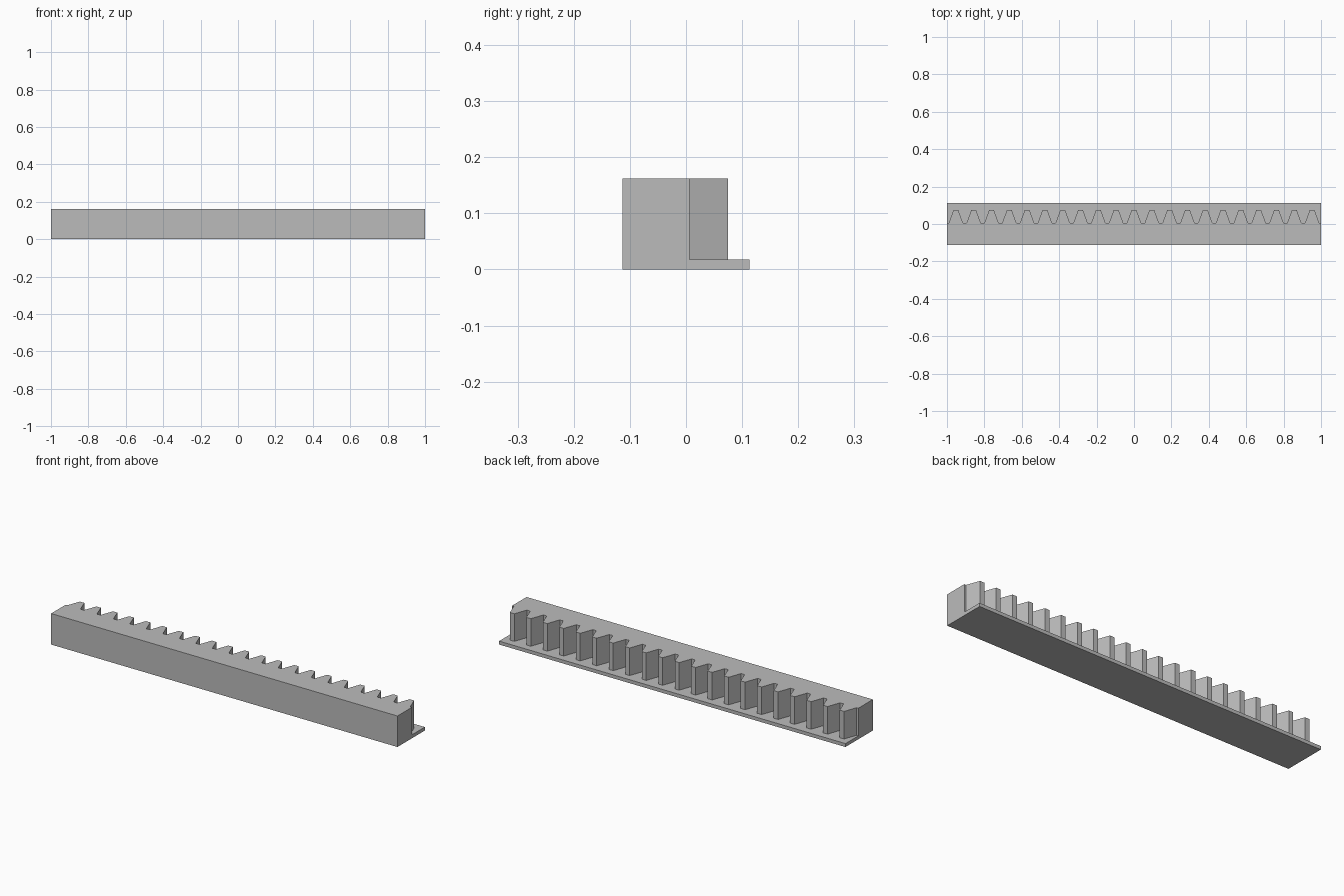
import bpy, bmesh, math

cube = bpy.data.objects.get("Cube")
if cube:
    bpy.data.objects.remove(cube, do_unlink=True)

# Overall sizes
HALF = 1.0
FRONT, BACK = -0.113, 0.113
LEDGE, TOP = 0.018, 0.162
TEETH = 21
ROOT, TIP = 0.0065, 0.0745

# Standard rack tooth with 20 degree flanks
pitch = 2 * HALF / TEETH
module = pitch / math.pi
slope = math.tan(math.radians(20))
half_tip = pitch / 4 - module * slope
half_root = pitch / 4 + 1.25 * module * slope

# Toothed outline from one end to the other
outline = [(-HALF, ROOT)]
for i in range(TEETH):
    c = -HALF + (i + 0.5) * pitch
    outline += [(c - half_root, ROOT), (c - half_tip, TIP),
                (c + half_tip, TIP), (c + half_root, ROOT)]
outline.append((HALF, ROOT))

bm = bmesh.new()


def edge(y, z):
    """Pair of corner points running along the length."""
    return [bm.verts.new((x, y, z)) for x in (-HALF, HALF)]


front_low, front_top = edge(FRONT, 0), edge(FRONT, TOP)
back_low, back_ledge = edge(BACK, 0), edge(BACK, LEDGE)
lower = [bm.verts.new((x, y, LEDGE)) for x, y in outline]
upper = [bm.verts.new((x, y, TOP)) for x, y in outline]

# Underside, front and back of the ledge
for a, b in ((front_low, back_low), (front_low, front_top), (back_low, back_ledge)):
    bm.faces.new((a[0], a[1], b[1], b[0]))

# Top of the bar and top of the ledge
bm.faces.new(upper + front_top[::-1])
bm.faces.new(lower + back_ledge[::-1])

# Tooth walls
for i in range(len(outline) - 1):
    bm.faces.new((lower[i], lower[i + 1], upper[i + 1], upper[i]))

# L-shaped ends
for s, k in ((0, 0), (1, -1)):
    bm.faces.new((front_low[s], back_low[s], back_ledge[s],
                  lower[k], upper[k], front_top[s]))

bmesh.ops.recalc_face_normals(bm, faces=bm.faces)
mesh = bpy.data.meshes.new("gear_rack")
bm.to_mesh(mesh)
bm.free()
rack = bpy.data.objects.new("gear_rack", mesh)
bpy.context.collection.objects.link(rack)

# Plain grey material
grey = bpy.data.materials.new("plain_grey")
grey.use_nodes = True
colour = (0.5, 0.5, 0.5, 1)
grey.diffuse_color = colour
grey.node_tree.nodes["Principled BSDF"].inputs["Base Color"].default_value = colour
mesh.materials.append(grey)
